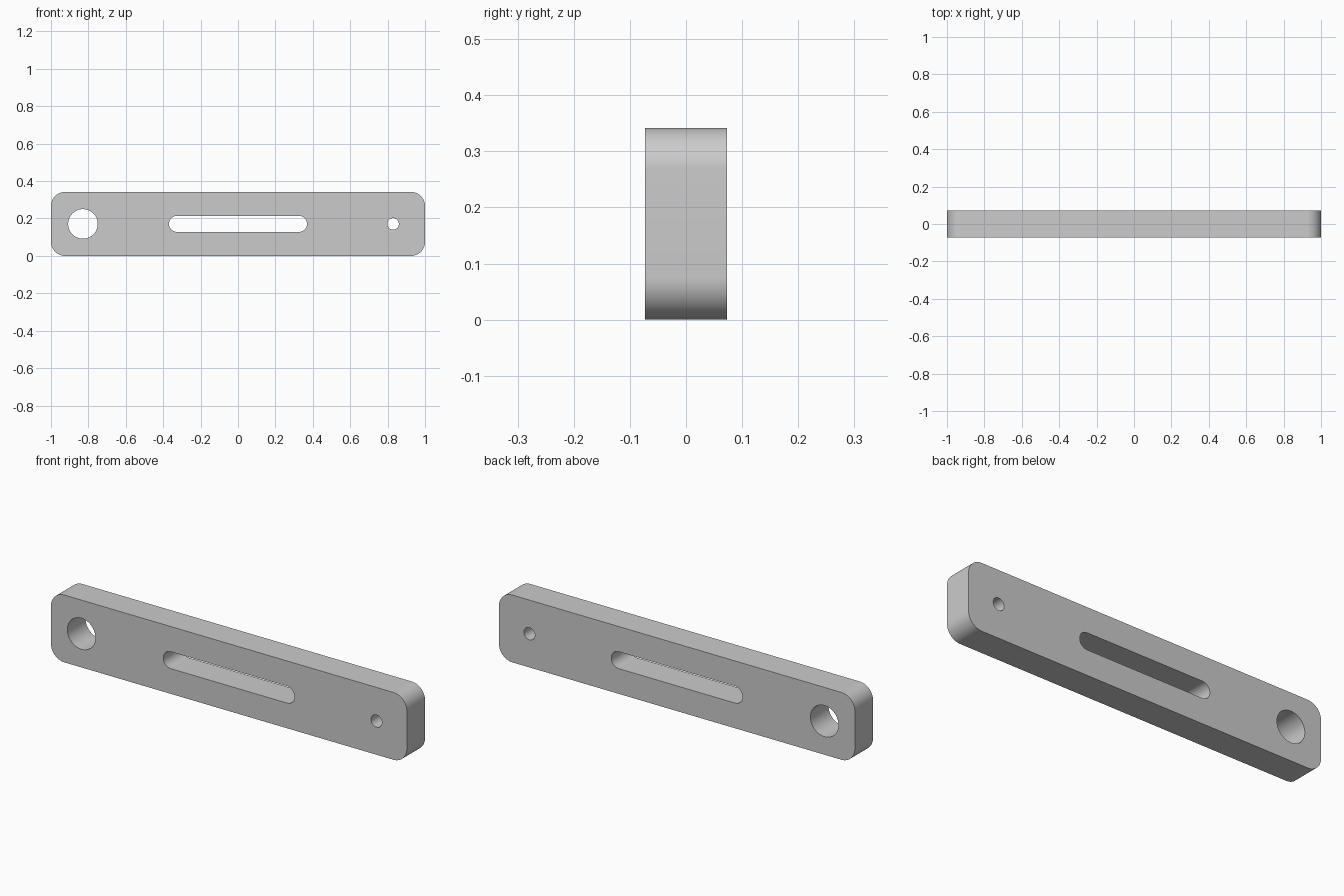
import bpy, bmesh
from math import pi, cos, sin
from mathutils import Matrix

if "Cube" in bpy.data.objects:
    bpy.data.objects.remove(bpy.data.objects["Cube"])

HEIGHT, HALF_DEPTH = 0.342, 0.073
MID = HEIGHT / 2


def rounded_loop(cx, half_w, half_h, r, steps=16):
    """Outline of a rounded rectangle; equal sizes give a circle or slot."""
    pts = []
    corners = ((1, 1), (-1, 1), (-1, -1), (1, -1))
    for i, (sx, sy) in enumerate(corners):
        for k in range(steps + 1):
            a = (i + k / steps) * pi / 2
            p = (cx + sx * (half_w - r) + r * cos(a),
                 MID + sy * (half_h - r) + r * sin(a))
            if not pts or abs(p[0] - pts[-1][0]) + abs(p[1] - pts[-1][1]) > 1e-5:
                pts.append(p)
    if abs(pts[0][0] - pts[-1][0]) + abs(pts[0][1] - pts[-1][1]) < 1e-5:
        pts.pop()
    return pts


# Plate outline, large hole, slot and small hole
loops = [
    rounded_loop(0, 1.0, MID, 0.075),
    rounded_loop(-0.829, 0.079, 0.079, 0.079),
    rounded_loop(0, 0.369, 0.043, 0.043),
    rounded_loop(0.829, 0.031, 0.031, 0.031),
]

# Filled, extruded profile
curve = bpy.data.curves.new("link_plate", 'CURVE')
curve.dimensions = '2D'
curve.fill_mode = 'BOTH'
curve.extrude = HALF_DEPTH
for pts in loops:
    spline = curve.splines.new('POLY')
    spline.points.add(len(pts) - 1)
    for point, (x, z) in zip(spline.points, pts):
        point.co = (x, z, 0, 1)
    spline.use_cyclic_u = True

plate = bpy.data.objects.new("link_plate", curve)
bpy.context.collection.objects.link(plate)
bpy.context.view_layer.objects.active = plate
plate.select_set(True)
bpy.ops.object.convert(target='MESH')
plate = bpy.context.object

# Stand the plate upright and weld caps to walls
bm = bmesh.new()
bm.from_mesh(plate.data)
bmesh.ops.remove_doubles(bm, verts=bm.verts, dist=1e-5)
bm.transform(Matrix.Rotation(pi / 2, 4, 'X'))
bmesh.ops.recalc_face_normals(bm, faces=bm.faces)
bm.to_mesh(plate.data)
bm.free()
bpy.ops.object.shade_smooth_by_angle(angle=pi / 6)
